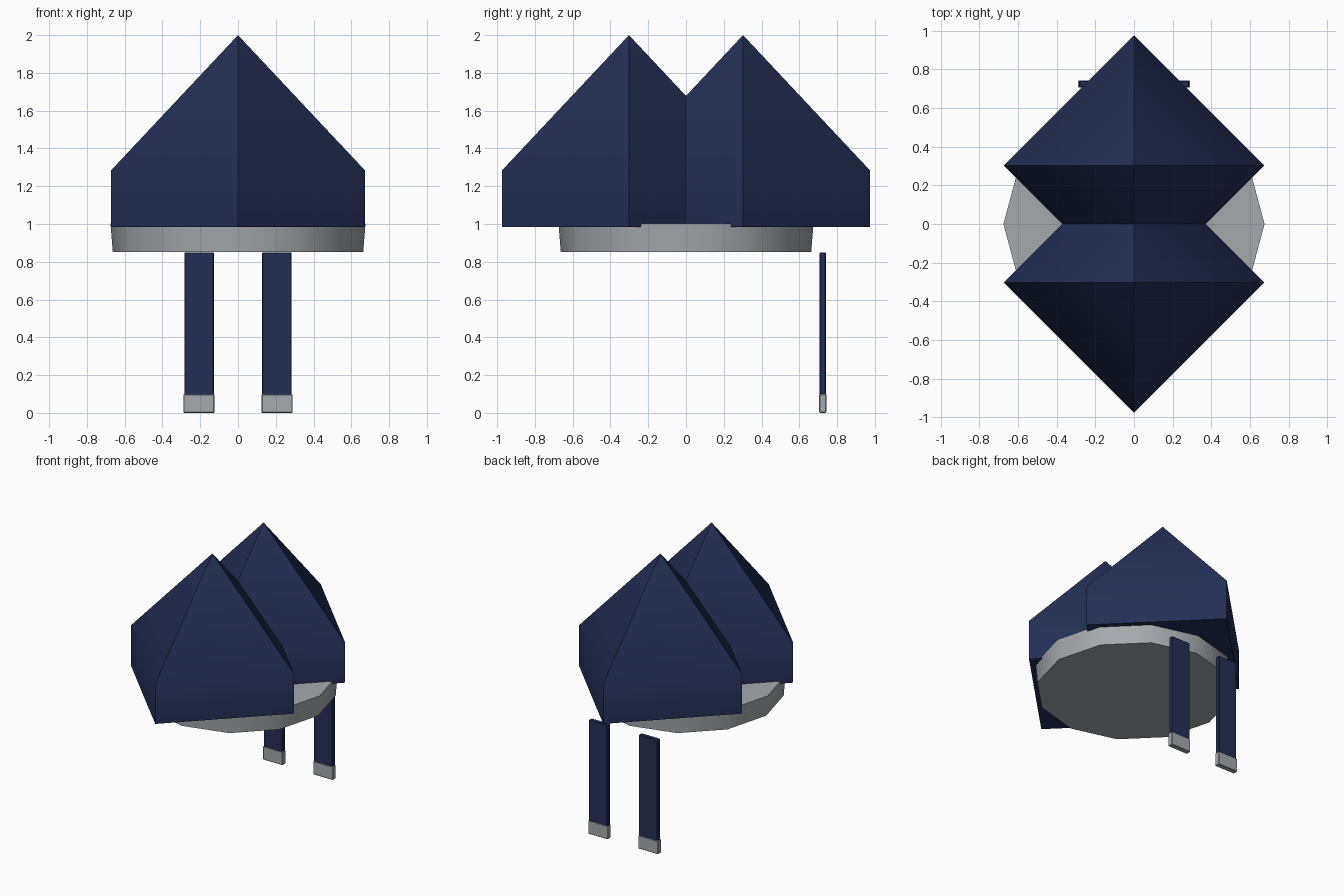
import bpy, bmesh, math

if "Cube" in bpy.data.objects:
    bpy.data.objects.remove(bpy.data.objects["Cube"])

def material(name, rgb):
    m = bpy.data.materials.new(name)
    m.diffuse_color = (*rgb, 1)
    m.use_nodes = True
    m.node_tree.nodes["Principled BSDF"].inputs["Base Color"].default_value = m.diffuse_color
    return m

navy = material("navy cloth", (0.017, 0.028, 0.09))
silver = material("silver trim", (0.38, 0.40, 0.42))

def lathe(name, profile, sides, mat, y=0.0, angle=30):
    """Stack regular polygon rings (radius, z); radius 0 makes a point."""
    bm = bmesh.new()
    rings = []
    for r, z in profile:
        n = sides if r else 1
        rings.append([bm.verts.new((r * math.cos(2 * math.pi * i / sides),
                                    r * math.sin(2 * math.pi * i / sides), z))
                      for i in range(n)])
    for a, b in zip(rings, rings[1:]):
        for i in range(sides):
            j = (i + 1) % sides
            bm.faces.new([a[i], a[j], b[0]] if len(b) == 1 else [a[i], a[j], b[j], b[i]])
    bm.faces.new(rings[0][::-1])
    if len(rings[-1]) > 1:
        bm.faces.new(rings[-1])
    return finish(name, bm, mat, (0, y, 0), angle)

def box(name, size, centre, mat):
    bm = bmesh.new()
    bmesh.ops.create_cube(bm, size=1)
    bmesh.ops.scale(bm, vec=size, verts=bm.verts)
    bmesh.ops.bevel(bm, geom=bm.edges[:], offset=0.004, segments=1, affect='EDGES')
    return finish(name, bm, mat, centre, 30)

def finish(name, bm, mat, loc, angle):
    bmesh.ops.recalc_face_normals(bm, faces=bm.faces)
    me = bpy.data.meshes.new(name)
    bm.to_mesh(me)
    bm.free()
    me.materials.append(mat)
    ob = bpy.data.objects.new(name, me)
    ob.location = loc
    bpy.context.collection.objects.link(ob)
    bpy.ops.object.select_all(action='DESELECT')
    ob.select_set(True)
    bpy.context.view_layer.objects.active = ob
    bpy.ops.object.shade_smooth_by_angle(angle=math.radians(angle))
    return ob

# Front and back peaks: four-sided prisms with pointed roofs
for name, y in (("front_peak", -0.302), ("back_peak", 0.302)):
    lathe(name, [(0.673, 0.985), (0.673, 1.283), (0, 2.0)], 4, navy, y, 40)

# Head band
lathe("head_band", [(0.663, 0.852), (0.675, 1.003)], 12, silver, 0, 40)

# Hanging ribbons with trimmed ends at the back
for side, s in (("left", -1), ("right", 1)):
    box(side + "_ribbon", (0.156, 0.033, 0.762), (s * 0.206, 0.724, 0.469), navy)
    box(side + "_ribbon_end", (0.164, 0.038, 0.1), (s * 0.207, 0.724, 0.05), silver)
